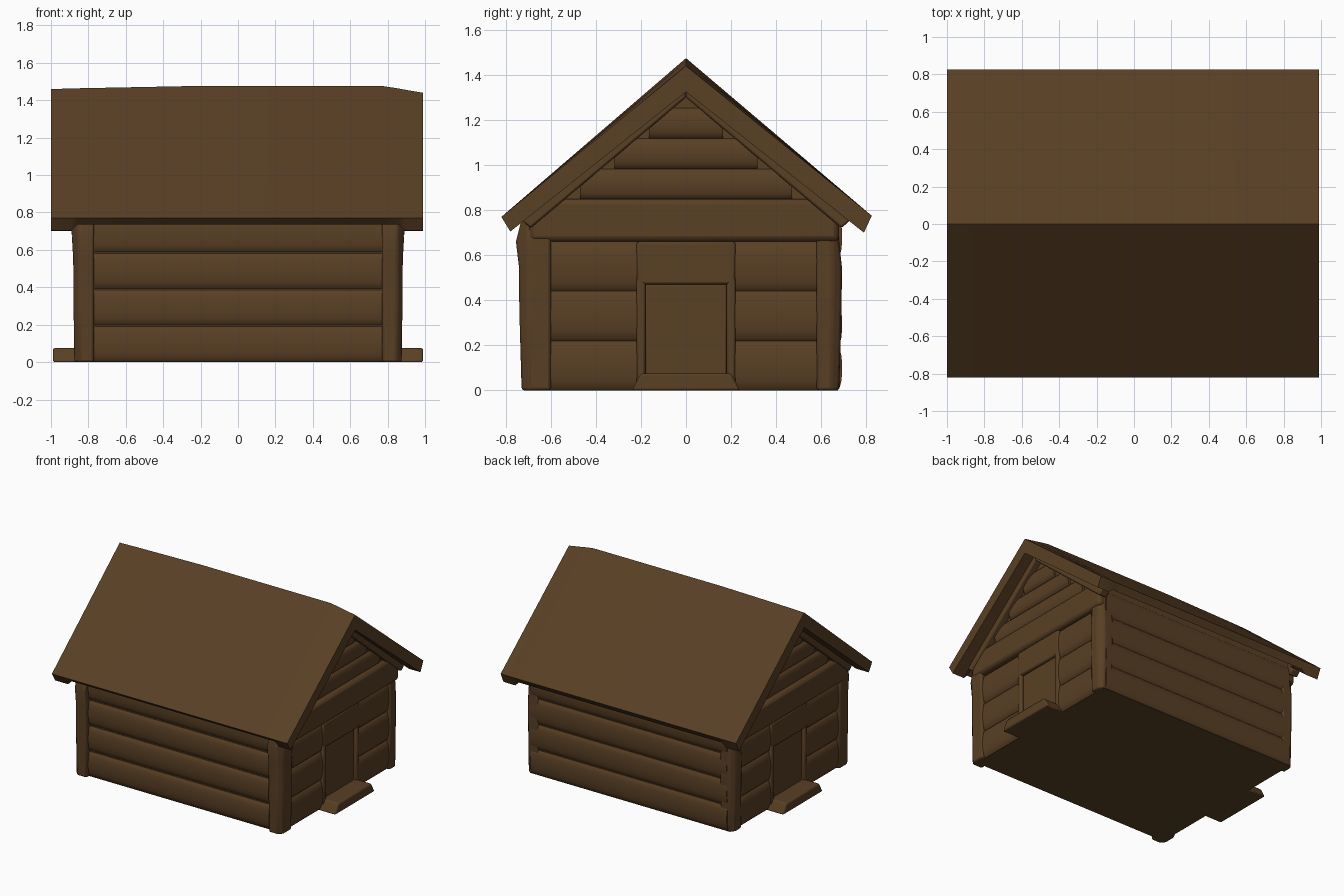
import bpy
import bmesh
import math

if "Cube" in bpy.data.objects:
    bpy.data.objects.remove(bpy.data.objects["Cube"], do_unlink=True)

wood = bpy.data.materials.new("dark brown wood")
wood.use_nodes = True
BROWN = (0.1, 0.05, 0.018, 1)
wood.diffuse_color = BROWN
wood.node_tree.nodes["Principled BSDF"].inputs["Base Color"].default_value = BROWN
wood.node_tree.nodes["Principled BSDF"].inputs["Roughness"].default_value = 0.9


def finish(name, bm, bevel=0.0, angle=35):
    bmesh.ops.recalc_face_normals(bm, faces=bm.faces)
    mesh = bpy.data.meshes.new(name)
    bm.to_mesh(mesh)
    bm.free()
    mesh.materials.append(wood)
    obj = bpy.data.objects.new(name, mesh)
    bpy.context.collection.objects.link(obj)
    if bevel:
        mod = obj.modifiers.new("soft edges", "BEVEL")
        mod.width = bevel
        mod.segments = 2
    bpy.ops.object.select_all(action="DESELECT")
    obj.select_set(True)
    bpy.context.view_layer.objects.active = obj
    bpy.ops.object.shade_smooth_by_angle(angle=math.radians(angle))
    return obj


def loft(name, sections, bevel=0.0):
    """Join equal rings of points into one closed solid."""
    bm = bmesh.new()
    rings = [[bm.verts.new(p) for p in ring] for ring in sections]
    n = len(rings[0])
    for a, b in zip(rings, rings[1:]):
        for i in range(n):
            j = (i + 1) % n
            bm.faces.new((a[i], a[j], b[j], b[i]))
    bm.faces.new(rings[0])
    bm.faces.new(rings[-1])
    return finish(name, bm, bevel)


def extrude_x(name, profile, x0, x1, bevel=0.0):
    return loft(name, [[(x, y, z) for y, z in profile] for x in (x0, x1)], bevel)


def box(name, x, y, z, bevel=0.012):
    profile = [(y[0], z[0]), (y[1], z[0]), (y[1], z[1]), (y[0], z[1])]
    return extrude_x(name, profile, x[0], x[1], bevel)


def log(name, centre, length, axis, bulge, height):
    """Squashed round log along x or y."""
    bm = bmesh.new()
    bmesh.ops.create_cone(bm, cap_ends=True, segments=14, radius1=1, radius2=1, depth=1)
    for v in bm.verts:
        a, b, c = v.co
        side, up, along = a * bulge, b * height / 2, c * length
        offset = (along, side, up) if axis == "x" else (side, along, up)
        v.co = [p + q for p, q in zip(centre, offset)]
    return finish(name, bm)


# House body with gable ends
extrude_x("cabin_body", [(-.69, 0), (.675, 0), (.675, .83), (0, 1.39), (-.69, .83)], -.845, .845)

# Roof shell: thin in the middle, thicker at the gable overhangs, drooping ridge ends
roof = []
for x, drop, thin in ((-1, .015, 0), (-.89, .012, 0), (-.86, .011, .03), (-.3, 0, .03),
                      (.78, 0, .03), (.86, .012, .03), (.89, .018, 0), (.99, .035, 0)):
    roof.append([(x, -.82, .77), (x, 0, 1.475 - drop), (x, .825, .775),
                 (x, .79, .70 + thin), (x, 0, 1.36 + thin - drop),
                 (x, -.78, .705 + thin)])
loft("roof", roof)

# Long walls of shallow logs
rows = 4
row_height = .78 / rows
for i in range(rows):
    z = row_height * (i + .5)
    log(f"front_log_{i + 1}", (0, -.685, z), 1.66, "x", .025, row_height)
    log(f"back_log_{i + 1}", (0, .672, z), 1.66, "x", .022, row_height)

# Corner posts, slightly bowed outward
for side, label in ((1, "left"), (-1, "right")):
    for front, end in ((-1, "front"), (1, "back")):
        rings = []
        outer, inner = (.73, .60) if front < 0 else (.68, .58)
        flare = .025 if front < 0 else 0
        for z, grow in ((0, 0), (.35, .01), (.55, .012), (.66, flare), (.76, 0)):
            corners = [(.77, inner), (.875 + grow / 2, inner),
                       (.875 + grow / 2, outer - .03),
                       (.85, outer + grow), (.77, outer + grow)]
            rings.append([(side * x, front * y, z) for x, y in corners])
        loft(f"{end}_{label}_post", rings, .012)

# Gable ends
for s, label in ((1, "left"), (-1, "right")):
    def span(a, b):
        return sorted((s * a, s * b))

    for i in range(3):
        z = .11 + .22 * i
        for y, place in ((-.41, "front"), (.40, "back")):
            log(f"{label}_{place}_end_log_{i + 1}", (s * .845, y, z), .42, "y", .025, .22)
    box(f"{label}_tie_beam", span(.82, .89), (-.70, .68), (.66, .85), .025)
    for i in range(3):
        z = .915 + .135 * i
        width = 2 * (1.33 - z) / .88
        log(f"{label}_gable_log_{i + 1}", (s * .845, 0, z), width, "y", .025, .135)

    # Sloping boards under the roof edge
    for d, place in ((-1, "front"), (1, "back")):
        board = [(0, 1.37), (d * .73, .755), (d * .69, .72), (0, 1.30)]
        extrude_x(f"{label}_{place}_rake_board", board, *span(.83, .90), .01)

    # Door, frame and step
    box(f"{label}_door", span(.82, .855), (-.18, .18), (.05, .47), .006)
    for d, place in ((-1, "front"), (1, "back")):
        box(f"{label}_{place}_door_jamb", span(.82, .875), sorted((d * .18, d * .22)), (0, .50))
    box(f"{label}_door_lintel", span(.82, .875), (-.22, .22), (.47, .66))
    step = [(-.24, 0), (.24, 0), (.20, .075), (-.20, .075)]
    extrude_x(f"{label}_step", step, *span(.82, .99), .01)
